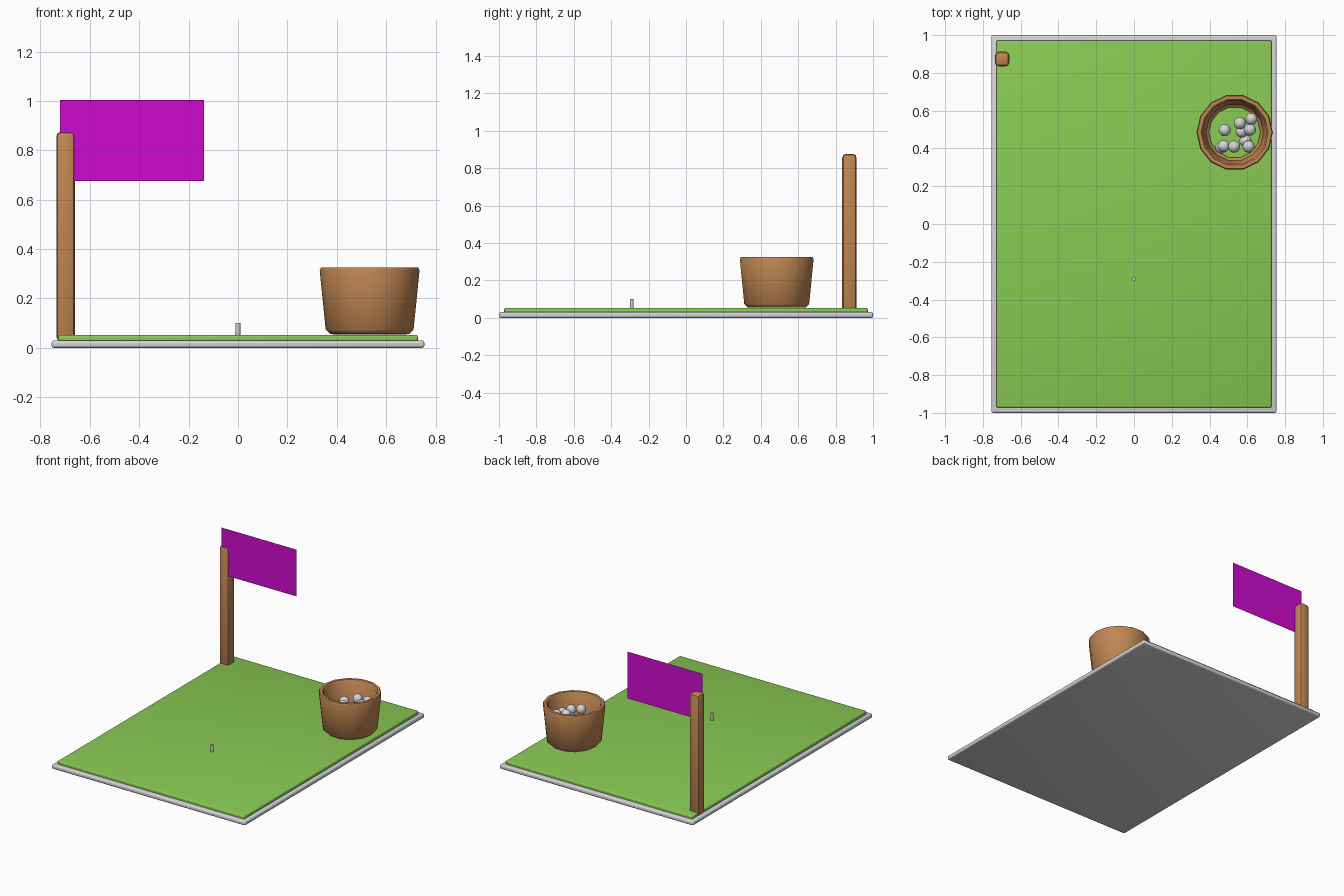
import bpy, bmesh, math

if "Cube" in bpy.data.objects:
    bpy.data.objects.remove(bpy.data.objects["Cube"])


def material(name, rgb):
    m = bpy.data.materials.new(name)
    m.diffuse_color = (*rgb, 1)
    m.use_nodes = True
    m.node_tree.nodes["Principled BSDF"].inputs["Base Color"].default_value = m.diffuse_color
    return m


GREY = material("pale grey", (0.66, 0.66, 0.68))
GREEN = material("grass green", (0.25, 0.59, 0.085))
BROWN = material("wood brown", (0.53, 0.24, 0.085))
MAGENTA = material("flag magenta", (0.63, 0.003, 0.63))


def finish(name, bm, mat, angle=40):
    mesh = bpy.data.meshes.new(name)
    bmesh.ops.recalc_face_normals(bm, faces=bm.faces)
    bm.to_mesh(mesh)
    bm.free()
    mesh.materials.append(mat)
    ob = bpy.data.objects.new(name, mesh)
    bpy.context.collection.objects.link(ob)
    bpy.ops.object.select_all(action='DESELECT')
    ob.select_set(True)
    bpy.context.view_layer.objects.active = ob
    bpy.ops.object.shade_smooth_by_angle(angle=math.radians(angle))
    return ob


def rounded_box(name, lo, hi, mat, bevel, segments=3):
    bm = bmesh.new()
    bmesh.ops.create_cube(bm, size=1)
    for v in bm.verts:
        v.co = [(a + b) / 2 + c * (b - a) for a, b, c in zip(lo, hi, v.co)]
    bmesh.ops.bevel(bm, geom=bm.edges[:], offset=bevel, segments=segments,
                    profile=0.5, affect='EDGES', clamp_overlap=True)
    return finish(name, bm, mat)


def lathe(name, profile, centre, sides, mat):
    """Closed ring: spin a closed (radius, z) profile around a vertical axis."""
    bm = bmesh.new()
    rings = []
    for i in range(sides):
        a = 2 * math.pi * i / sides
        rings.append([bm.verts.new((centre[0] + r * math.cos(a),
                                    centre[1] + r * math.sin(a), z)) for r, z in profile])
    n = len(profile)
    for i in range(sides):
        p, q = rings[i], rings[(i + 1) % sides]
        for j in range(n):
            k = (j + 1) % n
            bm.faces.new((p[j], q[j], q[k], p[k]))
    return finish(name, bm, mat)


# Ground slab and turf
rounded_box("base_slab", (-0.755, -1, 0), (0.755, 1, 0.03), GREY, 0.01)
rounded_box("turf", (-0.728, -0.972, 0.022), (0.728, 0.972, 0.052), GREEN, 0.008)

# Flag post and flag
rounded_box("flag_post", (-0.736, 0.835, 0.025), (-0.66, 0.912, 0.876), BROWN, 0.02, 2)
bm = bmesh.new()
bm.faces.new([bm.verts.new((x, 0.845, z)) for x, z in
              ((-0.72, 0.675), (-0.137, 0.675), (-0.137, 1.004), (-0.72, 1.004))])
finish("flag", bm, MAGENTA)

# Bottomless bucket with a rounded rim and an inward foot
bucket = [(0.140, 0.054), (0.160, 0.056), (0.178, 0.074), (0.202, 0.312),
          (0.197, 0.325), (0.178, 0.325), (0.170, 0.314), (0.152, 0.092),
          (0.136, 0.078)]
lathe("bucket", bucket, (0.533, 0.485), 14, BROWN)

# Small tee peg
bm = bmesh.new()
bmesh.ops.create_cone(bm, cap_ends=True, segments=12, radius1=0.009, radius2=0.01, depth=0.055)
bmesh.ops.translate(bm, verts=bm.verts, vec=(0, -0.29, 0.074))
finish("tee", bm, GREY)

# Balls in the bucket
balls = [(0.48, 0.497, 0.235), (0.56, 0.534, 0.26), (0.62, 0.556, 0.25),
         (0.614, 0.50, 0.245), (0.57, 0.49, 0.21), (0.59, 0.44, 0.19),
         (0.607, 0.41, 0.233), (0.53, 0.41, 0.255), (0.475, 0.412, 0.216),
         (0.462, 0.405, 0.19)]
for i, pos in enumerate(balls):
    bm = bmesh.new()
    bmesh.ops.create_uvsphere(bm, u_segments=20, v_segments=12, radius=0.032)
    bmesh.ops.translate(bm, verts=bm.verts, vec=pos)
    finish(f"ball_{i + 1}", bm, GREY)
